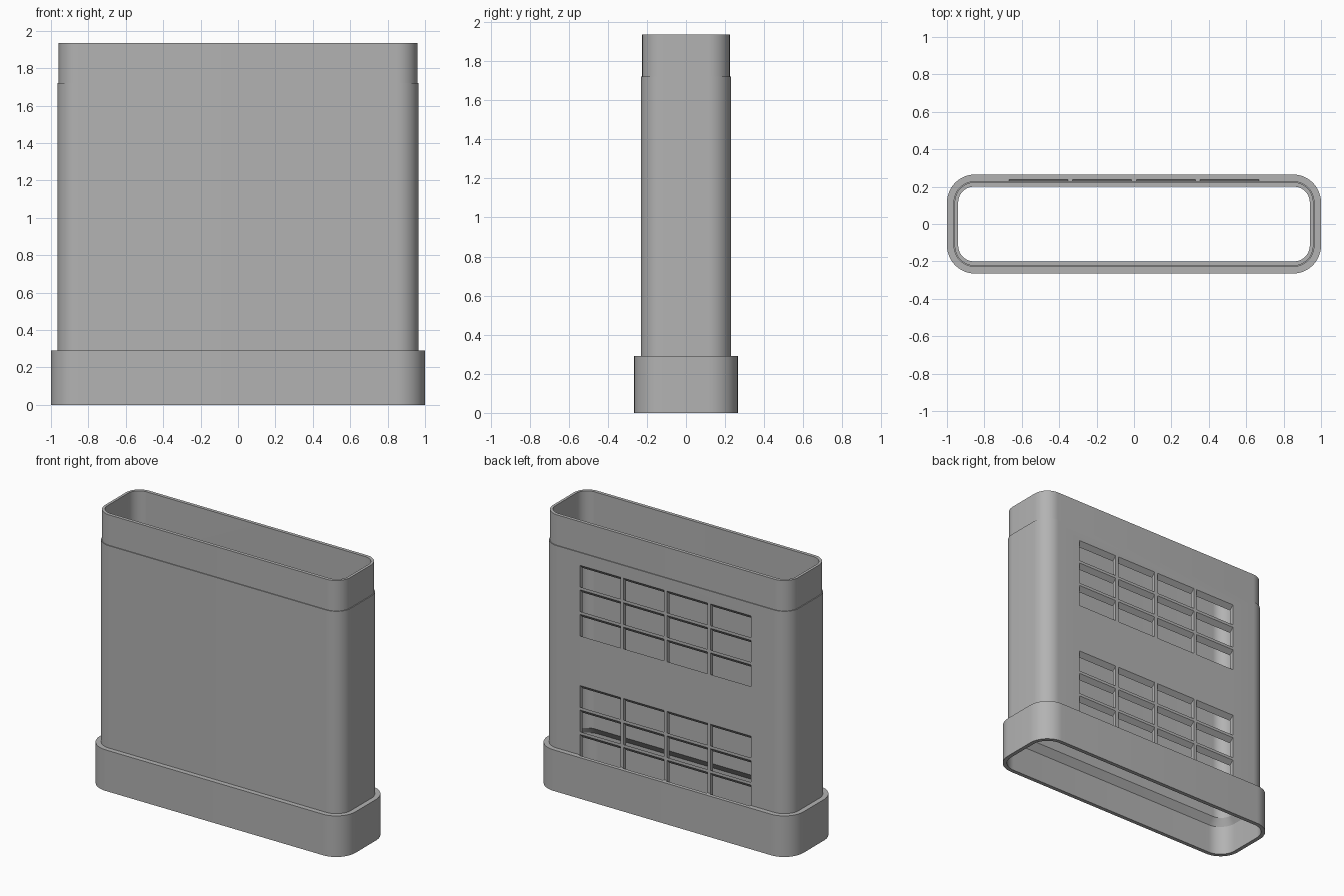
import bpy, bmesh
from math import sin, cos, pi

cube = bpy.data.objects.get("Cube")
if cube:
    bpy.data.objects.remove(cube, do_unlink=True)

grey = bpy.data.materials.new("plain_grey")
grey.use_nodes = True
colour = (0.45, 0.45, 0.45, 1)
grey.diffuse_color = colour
grey.node_tree.nodes["Principled BSDF"].inputs["Base Color"].default_value = colour


def rounded_ring(bm, half_x, half_y, radius, z, steps=12):
    """Rounded rectangle of vertices, anticlockwise from above."""
    ring = []
    for quarter, (sx, sy) in enumerate([(1, 1), (-1, 1), (-1, -1), (1, -1)]):
        for i in range(steps + 1):
            a = (quarter + i / steps) * pi / 2
            ring.append(bm.verts.new((sx * (half_x - radius) + radius * cos(a),
                                      sy * (half_y - radius) + radius * sin(a), z)))
    return ring


def finish(bm, name):
    bmesh.ops.recalc_face_normals(bm, faces=bm.faces)
    mesh = bpy.data.meshes.new(name)
    bm.to_mesh(mesh)
    bm.free()
    mesh.materials.append(grey)
    obj = bpy.data.objects.new(name, mesh)
    bpy.context.collection.objects.link(obj)
    return obj


# Hollow duct: outside going up, then inside going down to the socket
profile = [
    (1.0, 0.265, 0.15, 0), (1.0, 0.265, 0.15, 0.29),
    (0.965, 0.23, 0.115, 0.29), (0.965, 0.23, 0.115, 1.72),
    (0.959, 0.224, 0.109, 1.72), (0.959, 0.224, 0.109, 1.935),
    (0.94, 0.2, 0.085, 1.935), (0.94, 0.2, 0.085, 0.26),
    (0.972, 0.237, 0.122, 0.21), (0.972, 0.237, 0.122, 0),
]
bm = bmesh.new()
rings = [rounded_ring(bm, *p) for p in profile]
for k, lower in enumerate(rings):
    upper = rings[(k + 1) % len(rings)]
    for i in range(len(lower)):
        j = (i + 1) % len(lower)
        bm.faces.new((lower[i], lower[j], upper[j], upper[i]))
duct = finish(bm, "vent_duct")

# Slanted vent openings through the back wall, dropping inward at 45 degrees
wall, reach_in, reach_out = 0.23, 0.06, 0.06
width, pitch_x, height, pitch_z = 0.315, 0.34, 0.153, 0.173
bm = bmesh.new()
for top in (1.63, 0.78):
    for row in range(3):
        z1 = top - row * pitch_z
        z0 = z1 - height
        for col in range(4):
            x = (col - 1.5) * pitch_x
            ends = []
            for side in (x - width / 2, x + width / 2):
                ends.append([bm.verts.new((side, wall + d, z + d)) for d, z in
                             ((-reach_in, z0), (reach_out, z0),
                              (reach_out, z1), (-reach_in, z1))])
            a, b = ends
            bm.faces.new(a)
            bm.faces.new(b[::-1])
            for i in range(4):
                j = (i + 1) % 4
                bm.faces.new((a[i], b[i], b[j], a[j]))
cutter = finish(bm, "vent_cutter")
cutter.hide_render = True

cut = duct.modifiers.new("vents", 'BOOLEAN')
cut.operation = 'DIFFERENCE'
cut.solver = 'EXACT'
cut.object = cutter

bpy.ops.object.select_all(action='DESELECT')
duct.select_set(True)
bpy.context.view_layer.objects.active = duct
bpy.ops.object.modifier_apply(modifier=cut.name)
bpy.data.objects.remove(cutter, do_unlink=True)
bpy.ops.object.shade_smooth_by_angle(angle=pi / 6)
